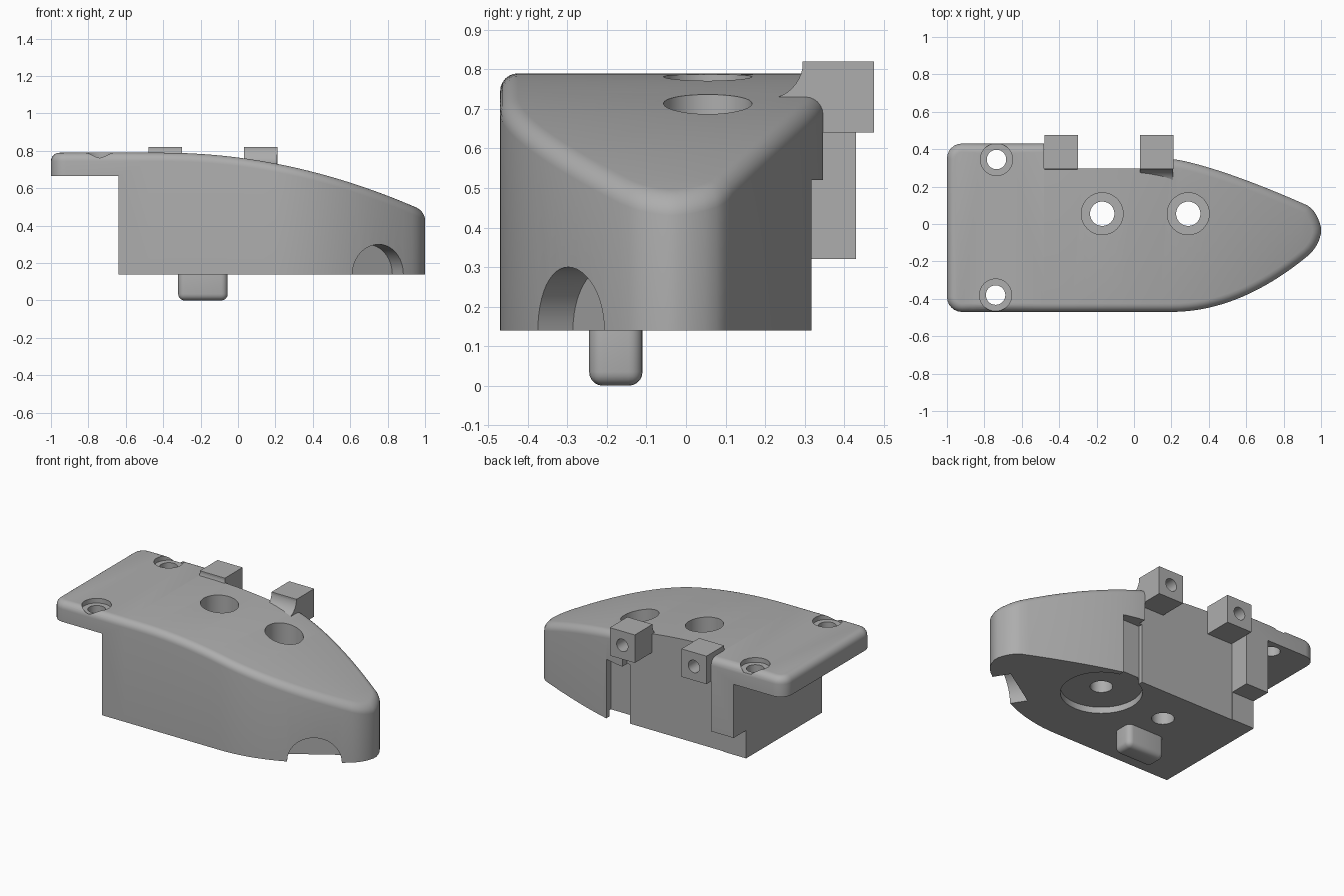
import bpy, bmesh, math
from mathutils import Vector, Matrix

old = bpy.data.objects.get("Cube")
if old:
    bpy.data.objects.remove(old)

grey = bpy.data.materials.new("plain_grey")
grey.use_nodes = True
colour = (0.42, 0.42, 0.42, 1)
grey.diffuse_color = colour
grey.node_tree.nodes["Principled BSDF"].inputs["Base Color"].default_value = colour


def make(name, bm):
    bmesh.ops.recalc_face_normals(bm, faces=bm.faces)
    mesh = bpy.data.meshes.new(name)
    bm.to_mesh(mesh)
    bm.free()
    mesh.materials.append(grey)
    ob = bpy.data.objects.new(name, mesh)
    bpy.context.collection.objects.link(ob)
    return ob


def box(name, lo, hi, bevel=0):
    bm = bmesh.new()
    bmesh.ops.create_cube(bm, size=1)
    for v in bm.verts:
        v.co = Vector([a + (b - a) * (c + 0.5) for a, b, c in zip(lo, hi, v.co)])
    if bevel:
        bmesh.ops.bevel(bm, geom=bm.edges[:], offset=bevel, segments=5,
                        profile=0.5, affect='EDGES')
    return make(name, bm)


def cylinder(name, start, end, radius, sides=48):
    start, end = Vector(start), Vector(end)
    axis = end - start
    bm = bmesh.new()
    turn = axis.to_track_quat('Z', 'Y').to_matrix().to_4x4()
    bmesh.ops.create_cone(bm, cap_ends=True, segments=sides, radius1=radius,
                          radius2=radius, depth=axis.length,
                          matrix=Matrix.Translation((start + end) / 2) @ turn)
    return make(name, bm)


def activate(ob):
    bpy.ops.object.select_all(action='DESELECT')
    ob.select_set(True)
    bpy.context.view_layer.objects.active = ob


def cut(ob, cutter):
    mod = ob.modifiers.new("cut", 'BOOLEAN')
    mod.operation = 'DIFFERENCE'
    mod.solver = 'EXACT'
    mod.object = cutter
    activate(ob)
    bpy.ops.object.modifier_apply(modifier=mod.name)
    bpy.data.objects.remove(cutter)


def smooth(ob):
    activate(ob)
    bpy.ops.object.shade_smooth_by_angle(angle=math.radians(30))


# Outline stations: x, front y, back y
def top_z(x):
    return 0.79 - 0.16 * max(0, x + 0.4) ** 2


stations = []
for i in range(7):
    a = math.pi / 2 * i / 6
    stations.append((-0.92 - 0.08 * math.cos(a), -0.39 - 0.08 * math.sin(a),
                     0.35 + 0.08 * math.sin(a)))
stations.append((-0.48, -0.47, 0.43))
for i in range(9):
    t = i / 9
    stations.append((-0.4 + 0.6 * t, -0.47, 0.42 - 0.072 * t))
for i in range(17):
    t = i / 16
    stations.append((0.2 + 0.73 * t, -0.47 + 0.3 * t ** 2, 0.348 - 0.25 * t ** 1.3))
stations += [(0.955, -0.145, 0.077), (0.975, -0.117, 0.048),
             (0.99, -0.085, 0.015), (1.0, -0.05, -0.02)]

# Body: wall, rounded rim and a top that slopes down to the nose
n = len(stations)
outline = [Vector((x, f)) for x, f, b in stations]
outline += [Vector((x, b)) for x, f, b in reversed(stations)]
count = len(outline)
inward = []
for i in range(count):
    d1 = (outline[i] - outline[i - 1]).normalized()
    d2 = (outline[(i + 1) % count] - outline[i]).normalized()
    d = (d1 + d2).normalized()
    inward.append(Vector((-d.y, d.x)))

bm = bmesh.new()
rim = 0.045


def ring(inset, drop):
    points = [p + k * inset for p, k in zip(outline, inward)]
    return [bm.verts.new((p.x, p.y, 0.14 if drop is None else top_z(p.x) - drop))
            for p in points]


rings = [ring(0, None)]
for i in range(7):
    a = math.pi / 2 * i / 6
    rings.append(ring(rim * (1 - math.cos(a)), rim * (1 - math.sin(a))))
for low, high in zip(rings, rings[1:]):
    for i in range(count):
        j = (i + 1) % count
        bm.faces.new((low[i], low[j], high[j], high[i]))
for loop in (rings[0], rings[-1]):
    for i in range(n - 1):
        bm.faces.new((loop[i], loop[i + 1], loop[count - 2 - i], loop[count - 1 - i]))
body = make("body", bm)

# Flange underside, rear recess, pillar foot and rear notch
cut(body, box("flange_cut", (-1.2, -0.7, 0), (-0.64, 0.7, 0.665)))
cut(body, box("rear_cut", (-0.48, 0.298, 0), (0.21, 0.7, 1)))
cut(body, box("pillar_cut", (-0.7, 0.303, 0), (-0.4, 0.7, 0.32)))
cut(body, box("notch_cut", (0.19, 0.27, 0), (0.345, 0.7, 0.52)))

# Bolt holes with deep counterbores, and a shallow round recess underneath
cut(body, cylinder("round_recess", (0.29, 0.055, 0), (0.29, 0.055, 0.18), 0.235, 64))
for x in (-0.17, 0.29):
    cut(body, cylinder("bolt_hole", (x, 0.055, 0), (x, 0.055, 1), 0.065))
    cut(body, cylinder("bolt_seat", (x, 0.055, 0.4), (x, 0.055, 1), 0.112))

# Flange screw holes
for x, y in ((-0.735, 0.345), (-0.74, -0.38)):
    cut(body, cylinder("screw_hole", (x, y, 0.5), (x, y, 1), 0.052))
    cut(body, cylinder("screw_seat", (x, y, 0.76), (x, y, 1), 0.086))

# Arched pocket in the front of the nose
cut(body, cylinder("arch_pocket", (0.69, -0.2, 0.14), (0.9, -0.53, 0.14), 0.16))
smooth(body)

# Peg underneath
peg = box("peg", (-0.32, -0.245, 0), (-0.055, -0.11, 0.18), 0.035)
smooth(peg)

# Rear lugs, each with a hole and a curved web onto the top
for side, x in (("right", -0.478), ("left", 0.032)):
    lug = box(side + "_lug", (x, 0.295, 0.64), (x + 0.178, 0.475, 0.82))
    cut(lug, cylinder("lug_hole", (x + 0.089, 0.33, 0.73),
                      (x + 0.089, 0.6, 0.73), 0.04, 32))
    smooth(lug)
    arc = [(0.2 + 0.096 * math.sin(a), 0.82 - 0.096 * math.cos(a))
           for a in [math.pi / 2 * i / 10 for i in range(11)]]
    profile = arc + [(0.296, 0.66), (0.2, 0.66)]
    bm = bmesh.new()
    face = bm.faces.new([bm.verts.new((x, y, z)) for y, z in profile])
    extruded = bmesh.ops.extrude_face_region(bm, geom=[face])["geom"]
    moved = [g for g in extruded if isinstance(g, bmesh.types.BMVert)]
    bmesh.ops.translate(bm, verts=moved, vec=(0.177, 0, 0))
    smooth(make(side + "_lug_web", bm))
